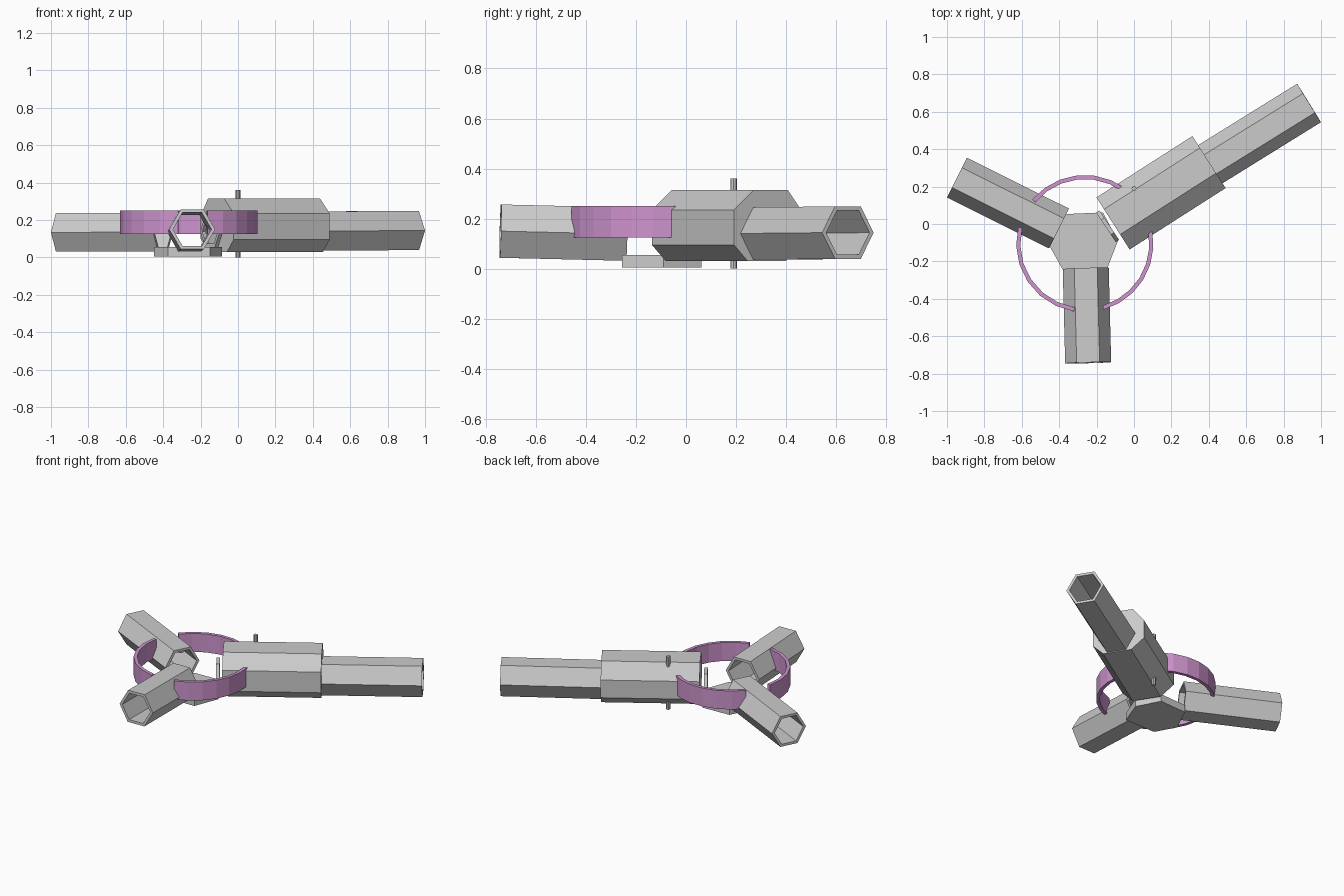
import bpy
from math import cos, sin, radians
from mathutils import Vector

if "Cube" in bpy.data.objects:
    bpy.data.objects.remove(bpy.data.objects["Cube"])


def make(name, verts, faces, mat=None):
    me = bpy.data.meshes.new(name)
    me.from_pydata([tuple(v) for v in verts], [], faces)
    me.update()
    ob = bpy.data.objects.new(name, me)
    bpy.context.collection.objects.link(ob)
    if mat:
        me.materials.append(mat)
    return ob


def section(p, axis, pts):
    # place 2D points (right, up) in the plane at p facing along axis
    d = Vector(axis).normalized()
    right = d.cross(Vector((0, 0, 1))).normalized()
    up = right.cross(d)
    return [Vector(p) + right * a + up * b for a, b in pts]


def hexagon(r):
    return [(r * cos(radians(60 * i)), r * sin(radians(60 * i))) for i in range(6)]


def tube(name, p0, p1, r_out, r_in):
    # open six-sided pipe with wall thickness
    ax = Vector(p1) - Vector(p0)
    loops = [section(p, ax, hexagon(r)) for p, r in
             ((p0, r_out), (p1, r_out), (p1, r_in), (p0, r_in))]
    faces = []
    for k in range(4):
        for i in range(6):
            j, m = (i + 1) % 6, (k + 1) % 4
            faces.append((k * 6 + i, m * 6 + i, m * 6 + j, k * 6 + j))
    return make(name, sum(loops, []), faces)


def prism(name, a, b):
    # solid between two matching loops
    n = len(a)
    faces = [(i, (i + 1) % n, n + (i + 1) % n, n + i) for i in range(n)]
    faces += [tuple(range(n))[::-1], tuple(range(n, 2 * n))]
    return make(name, a + b, faces)


# three hexagonal pipes
tube("front_tube", (-0.258, -0.237, 0.138), (-0.245, -0.742, 0.15), 0.123, 0.103)
tube("left_tube", (-0.401, -0.024, 0.135), (-0.947, 0.248, 0.134), 0.119, 0.1)
tube("right_tube", (0.32, 0.265, 0.14), (0.936, 0.647, 0.144), 0.121, 0.102)

# large chamfered sleeve on the right arm
profile = [(0.07, 0.315), (0.165, 0.235), (0.165, 0.095), (0.10, 0.03),
           (-0.08, 0.03), (-0.165, 0.1), (-0.165, 0.22), (-0.09, 0.315)]
axis = (0.843, 0.538, 0)
prism("sleeve", section((-0.112, 0.003, 0), axis, profile),
      section((0.401, 0.331, 0), axis, profile))

# thin collar between sleeve and hub
tube("collar", (-0.15, -0.018, 0.138), (-0.132, -0.006, 0.138), 0.095, 0.075)

# hub plate with alternating long and short sides
hub = [(-0.45, -0.12), (-0.375, -0.255), (-0.15, -0.255),
       (-0.086, -0.09), (-0.166, 0.062), (-0.364, 0.053)]
prism("hub_plate", [Vector((x, y, 0.005)) for x, y in hub],
      [Vector((x, y, 0.055)) for x, y in hub])

# vertical pin through the sleeve
pin = [(0.013 * cos(radians(45 * i)), 0.19 + 0.013 * sin(radians(45 * i))) for i in range(8)]
prism("pin", [Vector((x, y, 0.0)) for x, y in pin], [Vector((x, y, 0.36)) for x, y in pin])

# pink band in three arcs between the arms
pink = bpy.data.materials.new("pink")
pink.diffuse_color = (0.62, 0.30, 0.62, 1)
pink.use_nodes = True
pink.node_tree.nodes["Principled BSDF"].inputs["Base Color"].default_value = pink.diffuse_color


def band(name, a0, a1, steps=6):
    verts, faces = [], []
    for i in range(steps + 1):
        t = radians(a0 + (a1 - a0) * i / steps)
        for r, z in ((0.367, 0.125), (0.367, 0.25), (0.345, 0.25), (0.345, 0.125)):
            verts.append((-0.263 + r * cos(t), -0.105 + r * sin(t), z))
    for i in range(steps):
        for k in range(4):
            m = (k + 1) % 4
            faces.append((i * 4 + k, i * 4 + 4 + k, i * 4 + 4 + m, i * 4 + m))
    faces += [(0, 1, 2, 3), tuple(steps * 4 + k for k in (3, 2, 1, 0))]
    return make(name, verts, faces, pink)


for name, a0, a1 in (("back_band", 53, 140), ("left_band", 166, 261), ("right_band", 286, 370)):
    band(name, a0, a1)
